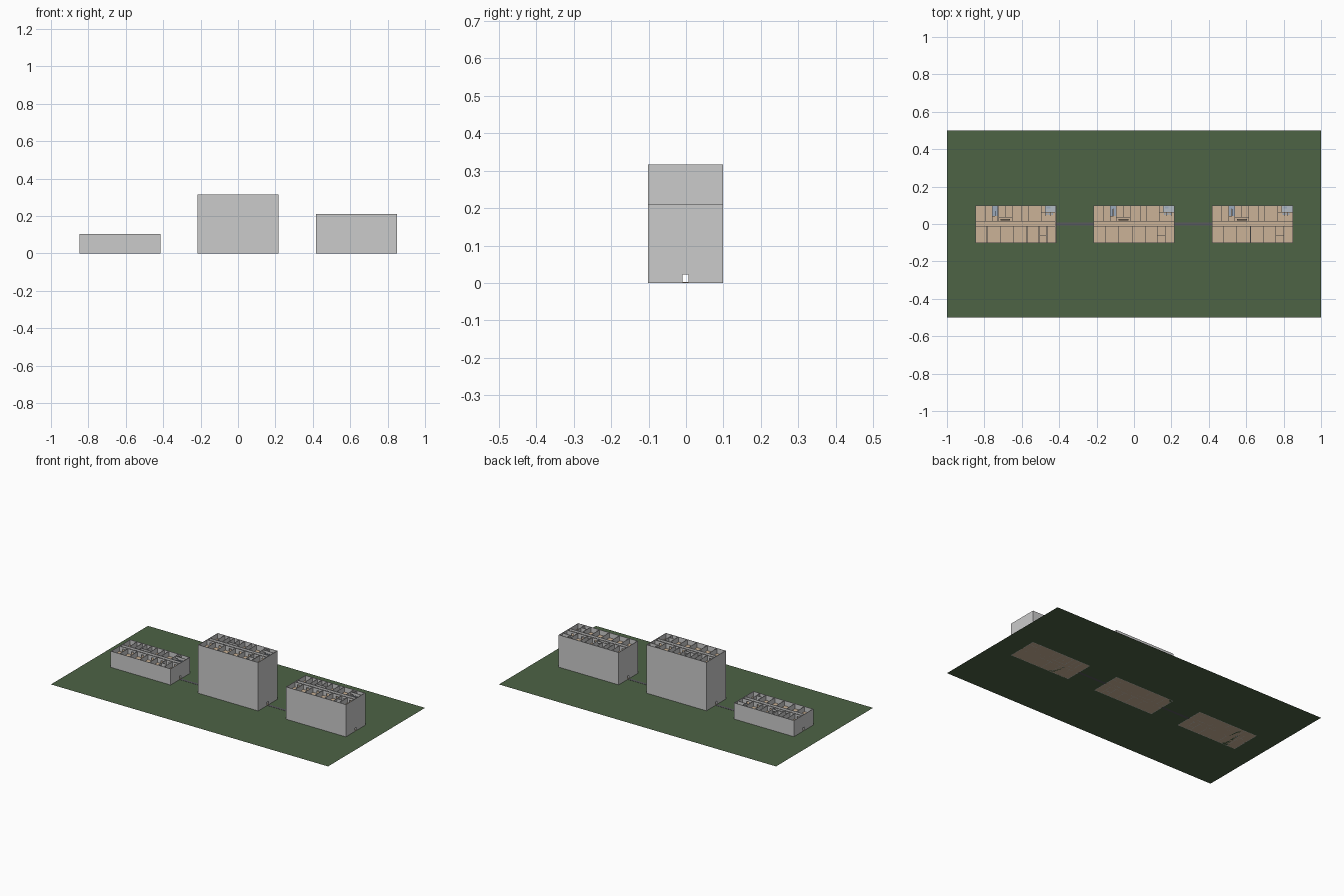
import bpy, bmesh
from mathutils import Matrix, Vector

if "Cube" in bpy.data.objects:
    bpy.data.objects.remove(bpy.data.objects["Cube"])

L, D, H, T = 0.433, 0.2, 0.0351, 0.003      # building length, depth, storey height, wall thickness
DOOR_W, DOOR_H = 0.016, 0.022
CY = -0.001


def material(name, rgb):
    m = bpy.data.materials.new(name)
    m.diffuse_color = (*rgb, 1)
    m.use_nodes = True
    m.node_tree.nodes["Principled BSDF"].inputs["Base Color"].default_value = m.diffuse_color
    return m


GRASS = material("grass", (0.075, 0.125, 0.06))
FLOOR = material("wood_floor", (0.6, 0.45, 0.31))
TILE = material("tile", (0.45, 0.5, 0.55))
STAIR = material("stair", (0.33, 0.4, 0.5))
PATH = material("paving", (0.1, 0.1, 0.11))
DESK = material("desk", (0.25, 0.2, 0.15))


def box(bm, x0, x1, y0, y1, z0, z1):
    c = Vector(((x0 + x1) / 2, (y0 + y1) / 2, (z0 + z1) / 2))
    s = Matrix.Diagonal((x1 - x0, y1 - y0, z1 - z0, 1))
    bmesh.ops.create_cube(bm, size=1, matrix=Matrix.Translation(c) @ s)


def finish(bm, name, loc=(0, 0, 0), mat=None, storeys=1):
    me = bpy.data.meshes.new(name)
    bm.to_mesh(me)
    bm.free()
    ob = bpy.data.objects.new(name, me)
    ob.location = loc
    bpy.context.collection.objects.link(ob)
    if mat:
        me.materials.append(mat)
    if storeys > 1:
        a = ob.modifiers.new("storeys", 'ARRAY')
        a.count = storeys
        a.use_relative_offset = False
        a.use_constant_offset = True
        a.constant_offset_displace = (0, 0, H)
    return ob


def wall(bm, axis, pos, a, b, doors=(), h=H):
    """Straight wall from a to b along an axis, with door gaps and lintels."""
    def seg(s, e, z0, z1):
        p, q = pos - T / 2, pos + T / 2
        box(bm, *((s, e, p, q) if axis == 'x' else (p, q, s, e)), z0, z1)
    start = a
    for d in sorted(doors):
        seg(start, d - DOOR_W / 2, 0, h)
        seg(d - DOOR_W / 2, d + DOOR_W / 2, DOOR_H, h)
        start = d + DOOR_W / 2
    seg(start, b, 0, h)


X, Y = L / 2, D / 2
CN, CS = 0.016, -0.011                        # corridor sides
BACK = [-0.164, -0.127, -0.095, -0.019, 0.033, 0.066, 0.136]
FRONT = [-0.154, -0.084, -0.01, 0.06, 0.124, 0.167]


def building(name, cx, n):
    loc = (cx, CY, 0)
    # outer shell, with a ground door at each end
    bm = bmesh.new()
    for s in (-1, 1):
        wall(bm, 'x', s * (Y - T / 2), -X, X, h=n * H)
        wall(bm, 'y', s * (X - T / 2), -Y + T, Y - T, [0], h=n * H)
    finish(bm, name + "_outer_walls", loc)

    # room partitions repeated on each storey
    bm = bmesh.new()
    wall(bm, 'x', CN, -X + T, X - T, [-0.19, -0.111, 0.007, 0.05, 0.1, 0.175])
    wall(bm, 'x', CS, -X + T, X - T, [-0.185, -0.12, -0.047, 0.025, 0.092, 0.146, 0.19])
    for x in BACK:
        wall(bm, 'y', x, CN + T / 2, Y - T)
    for x in FRONT:
        wall(bm, 'y', x, -Y + T, CS - T / 2)
    wall(bm, 'x', 0.038, -0.095, -0.019, [-0.03])
    wall(bm, 'y', -0.057, 0.038, Y - T)
    wall(bm, 'x', -0.061, 0.124, 0.167)
    wall(bm, 'x', 0.064, 0.136, X - T, [0.147])
    wall(bm, 'y', 0.157, 0.064, Y - T)
    finish(bm, name + "_room_walls", loc, storeys=n)

    # floor slabs, open over the stairwell above ground level
    bm = bmesh.new()
    x0, x1, y0, y1 = -X + T, X - T, -Y + T, Y - T
    box(bm, x0, -0.127, y0, y1, -0.001, 0.001)
    box(bm, -0.095, x1, y0, y1, -0.001, 0.001)
    box(bm, -0.127, -0.095, y0, 0.045, -0.001, 0.001)
    finish(bm, name + "_floors", (cx, CY, 0.001), FLOOR, n)
    bm = bmesh.new()
    box(bm, -0.127, -0.095, 0.045, y1, 0, 0.002)
    finish(bm, name + "_stairwell_floor", loc, FLOOR)

    # washroom tiles, cubicles and basins
    bm = bmesh.new()
    box(bm, 0.157, x1, 0.064, y1, 0.002, 0.0025)
    finish(bm, name + "_washroom_tiles", loc, TILE, n)
    bm = bmesh.new()
    for i in range(4):
        x = 0.157 + i * 0.0145
        box(bm, x, x + 0.0015, 0.045, 0.062, 0.002, 0.02)
        if i < 3:
            box(bm, x + 0.004, x + 0.012, 0.05, 0.06, 0.002, 0.009)
    box(bm, 0.165, 0.185, 0.085, 0.095, 0.002, 0.01)
    finish(bm, name + "_washroom_fixtures", loc, STAIR, n)

    # two-flight stair and landing; the top storey holds no flight upwards
    bm = bmesh.new()
    steps = 7
    for i in range(steps):
        for x, y, z in ((-0.125, 0.045 + i * 0.005, i), (-0.110, 0.075 - i * 0.005, i + steps)):
            top = 0.002 + (z + 1) * (H - 0.002) / (2 * steps)
            box(bm, x, x + 0.013, y, y + 0.005, top - 0.003, top)
    box(bm, -0.125, -0.097, 0.08, y1, H / 2 - 0.002, H / 2 + 0.001)
    finish(bm, name + "_stairs", loc, STAIR, n - 1)

    # reception counter
    bm = bmesh.new()
    box(bm, -0.082, -0.03, 0.02, 0.027, 0.002, 0.013)
    finish(bm, name + "_counter", loc, DESK, n)


building("left_building", -0.632, 3)
building("middle_building", 0, 9)
building("right_building", 0.633, 6)

# lawn
bm = bmesh.new()
bmesh.ops.create_grid(bm, x_segments=1, y_segments=1, size=1, matrix=Matrix.Diagonal((1, 0.5, 1, 1)))
finish(bm, "lawn", mat=GRASS)

# paths joining the end doors
for side, a, b in (("left", -0.4155, -0.2165), ("right", 0.2165, 0.4165)):
    bm = bmesh.new()
    box(bm, a, b, -0.008, 0.008, 0, 0.001)
    finish(bm, side + "_path", (0, CY, 0), PATH)
